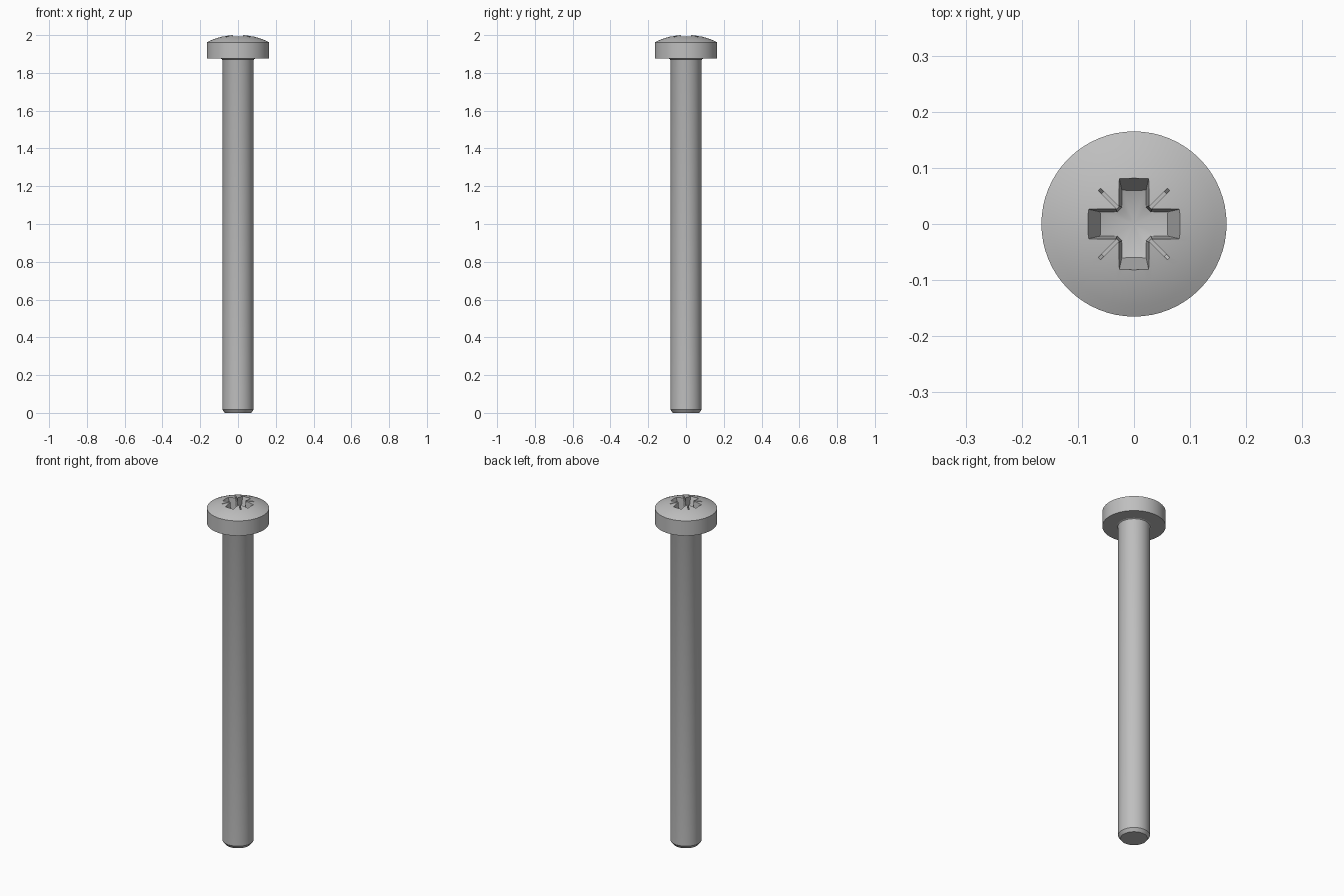
import bpy, bmesh, math
from mathutils import Matrix

cube = bpy.data.objects.get("Cube")
if cube:
    bpy.data.objects.remove(cube)

SEGMENTS = 64
APEX = 2.002          # top of the dome before the recess is cut
RIM = 1.962           # where the dome meets the head wall
HEAD_R = 0.165
SHANK_R = 0.083

steel = bpy.data.materials.new("Grey steel")
steel.use_nodes = True
grey = (0.52, 0.52, 0.52, 1)
steel.diffuse_color = grey
steel.node_tree.nodes["Principled BSDF"].inputs["Base Color"].default_value = grey


def make_object(name, bm):
    bmesh.ops.recalc_face_normals(bm, faces=bm.faces)
    mesh = bpy.data.meshes.new(name)
    bm.to_mesh(mesh)
    bm.free()
    mesh.materials.append(steel)
    obj = bpy.data.objects.new(name, mesh)
    bpy.context.collection.objects.link(obj)
    return obj


def lathe(name, profile):
    """Spin an (r, z) profile, with both ends on the axis, into a solid."""
    bm = bmesh.new()
    verts = [bm.verts.new((r, 0, z)) for r, z in profile]
    edges = [bm.edges.new(pair) for pair in zip(verts, verts[1:])]
    bmesh.ops.spin(bm, geom=verts + edges, axis=(0, 0, 1), cent=(0, 0, 0),
                   angle=math.tau, steps=SEGMENTS, use_duplicate=False)
    bmesh.ops.remove_doubles(bm, verts=bm.verts, dist=1e-5)
    return make_object(name, bm)


def tapered_bar(name, low, high, turn):
    """Four-sided bar; low and high are (half length, half width, z)."""
    bm = bmesh.new()
    bmesh.ops.create_cube(bm, size=2)
    for v in bm.verts:
        length, width, z = high if v.co.z > 0 else low
        v.co = (v.co.x * length, v.co.y * width, z)
    bm.transform(Matrix.Rotation(math.radians(turn), 4, "Z"))
    return make_object(name, bm)


def combine(target, tool, operation):
    mod = target.modifiers.new(operation.title(), "BOOLEAN")
    mod.operation, mod.solver, mod.object = operation, "EXACT", tool
    bpy.context.view_layer.objects.active = target
    bpy.ops.object.modifier_apply(modifier=mod.name)
    bpy.data.objects.remove(tool)


# Head and shank in one turned profile, with a spherical dome on top
height = APEX - RIM
sphere_r = (HEAD_R ** 2 + height ** 2) / (2 * height)
sweep = math.asin(HEAD_R / sphere_r)
profile = [(0, 0), (0.07, 0), (SHANK_R, 0.018), (SHANK_R, 1.867),
           (0.085, 1.872), (0.09, 1.875), (HEAD_R, 1.875)]
for i in range(8, -1, -1):
    a = sweep * i / 8
    profile.append((sphere_r * math.sin(a), APEX - sphere_r * (1 - math.cos(a))))
screw = lathe("screw_head_and_shank", profile)

# Cross recess: two tapered arms and a diagonal core, with a conical floor
recess = tapered_bar("recess_cutter", (0.048, 0.019, 1.89), (0.094, 0.029, 2.03), 0)
combine(recess, tapered_bar("recess_arm", (0.048, 0.019, 1.889), (0.094, 0.029, 2.031), 90), "UNION")
combine(recess, tapered_bar("recess_core", (0.034, 0.034, 1.888), (0.044, 0.044, 2.032), 45), "UNION")
combine(recess, lathe("recess_floor", [(0, 1.905), (0.15, 1.957), (0.15, 2.02), (0, 2.02)]),
        "INTERSECT")
combine(screw, recess, "DIFFERENCE")

# Shallow marking grooves on the diagonals, sloped at their outer ends
for turn in (45, 135):
    groove = tapered_bar("groove_cutter", (0.079, 0.003, 1.981), (0.11, 0.003, 2.02), turn)
    combine(screw, groove, "DIFFERENCE")

# Smooth round surfaces, crisp machined edges
bpy.ops.object.select_all(action="DESELECT")
screw.select_set(True)
bpy.context.view_layer.objects.active = screw
bpy.ops.object.shade_smooth_by_angle(angle=math.radians(25))
